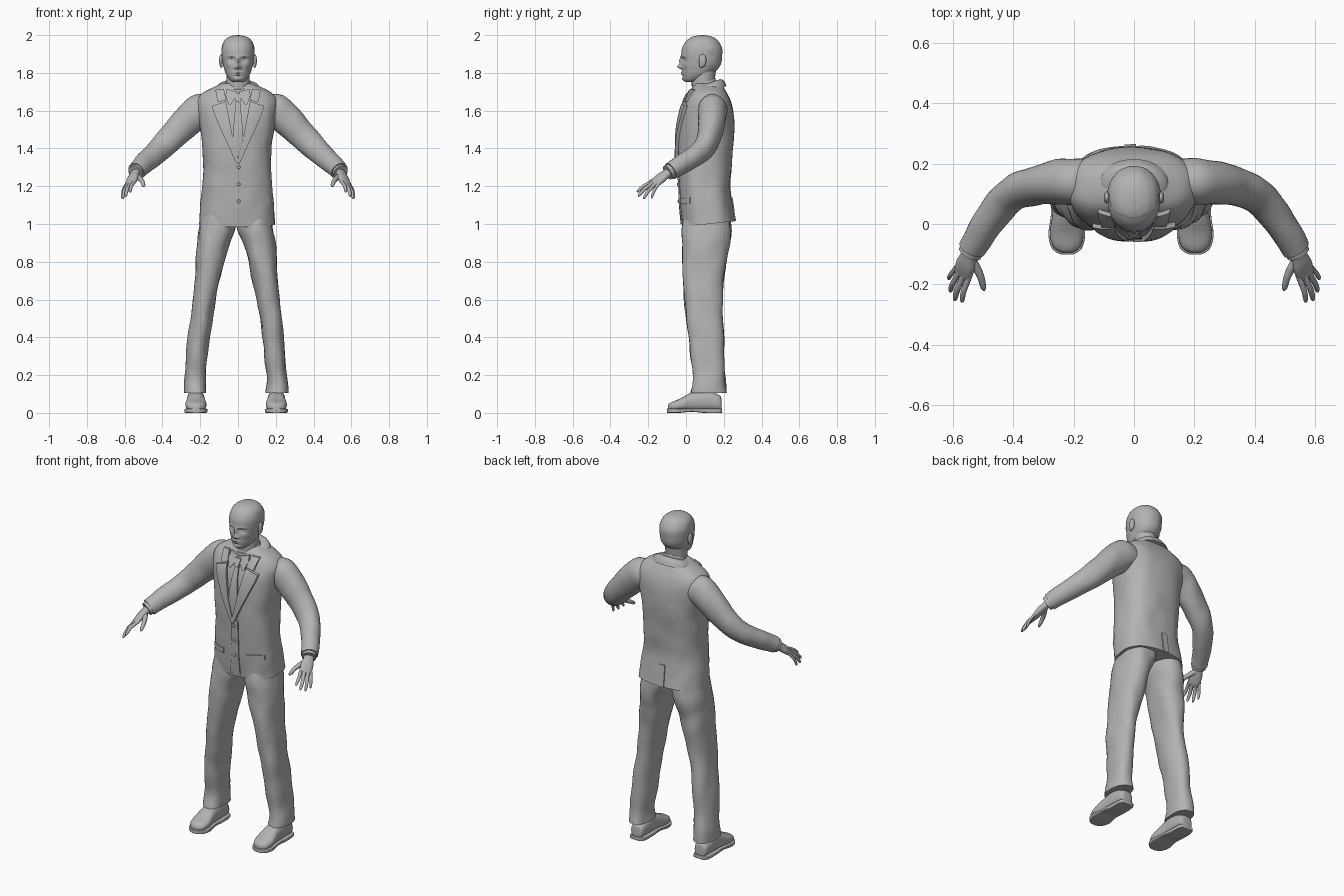
import bpy, bmesh, math
from mathutils import Vector, noise
from mathutils.bvhtree import BVHTree

if "Cube" in bpy.data.objects:
    bpy.data.objects.remove(bpy.data.objects["Cube"])

clay = bpy.data.materials.new("plain_grey")
clay.diffuse_color = (0.45, 0.45, 0.45, 1)
clay.use_nodes = True
clay.node_tree.nodes["Principled BSDF"].inputs["Base Color"].default_value = clay.diffuse_color


def finish(name, bm, angle=35):
    bmesh.ops.recalc_face_normals(bm, faces=bm.faces)
    me = bpy.data.meshes.new(name)
    bm.to_mesh(me)
    bm.free()
    ob = bpy.data.objects.new(name, me)
    bpy.context.collection.objects.link(ob)
    me.materials.append(clay)
    bpy.ops.object.select_all(action='DESELECT')
    ob.select_set(True)
    bpy.context.view_layer.objects.active = ob
    bpy.ops.object.shade_smooth_by_angle(angle=math.radians(angle))
    return ob


def catmull(a, b, c, d, t):
    return 0.5 * (2 * b + (c - a) * t + (2 * a - 5 * b + 4 * c - d) * t * t + (3 * b - a - 3 * c + d) * t ** 3)


def loft(name, rings, n=24, steps=4, power=2.0, deform=None, angle=35):
    """Skin through rings (centre, half-axis U, half-axis V), smoothed between them."""
    fine = []
    for i in range(len(rings) - 1):
        k = [rings[max(0, min(len(rings) - 1, i + j))] for j in (-1, 0, 1, 2)]
        for s in range(steps):
            fine.append([catmull(*[r[q] for r in k], s / steps) for q in range(3)])
    fine.append(rings[-1])
    bm, loops = bmesh.new(), []
    for c, u, v in fine:
        loop = []
        for j in range(n):
            a = 2 * math.pi * j / n
            x, y = math.cos(a), math.sin(a)
            x = math.copysign(abs(x) ** (2 / power), x)
            y = math.copysign(abs(y) ** (2 / power), y)
            p = c + u * x + v * y
            loop.append(bm.verts.new(deform(p, c) if deform else p))
        loops.append(loop)
    for a, b in zip(loops, loops[1:]):
        for j in range(n):
            bm.faces.new((a[j], a[(j + 1) % n], b[(j + 1) % n], b[j]))
    bm.faces.new(loops[0])
    bm.faces.new(loops[-1])
    return finish(name, bm, angle)


def level(z, x0, x1, y0, y1, tilt=0.0):
    return (Vector(((x0 + x1) / 2, (y0 + y1) / 2, z)), Vector(((x1 - x0) / 2, 0, 0)),
            Vector((0, (y1 - y0) / 2, tilt)))


def tube(name, pts, radii, side=(0, 1, 0), s=1, **kw):
    """Loft along a path; radii are (along side, across side); s mirrors in x."""
    pts = [Vector((p[0] * s, p[1], p[2])) for p in pts]
    side = Vector((side[0] * s, side[1], side[2]))
    rings = []
    for i, p in enumerate(pts):
        t = (pts[min(i + 1, len(pts) - 1)] - pts[max(i - 1, 0)]).normalized()
        u = (side - t * side.dot(t)).normalized()
        rings.append((p, u * radii[i][0], t.cross(u) * radii[i][1]))
    return loft(name, rings, **kw)


def patch(name, body, left, right, lift, s=1, face=-1, k=4):
    """Cloth strip between two (x, z) lines, laid on the body's front or back."""
    bm, rows = bmesh.new(), []
    for i in range(len(left) - 1):
        for q in range(k + (i == len(left) - 2)):
            t, row = q / k, []
            for m in range(k + 1):
                w = m / k
                x, z = [(left[i][d] * (1 - t) + left[i + 1][d] * t) * (1 - w)
                        + (right[i][d] * (1 - t) + right[i + 1][d] * t) * w for d in (0, 1)]
                hit = body.ray_cast(Vector((x * s, face * 2, z)), Vector((0, -face, 0)))[0]
                y = hit.y if hit else 0.1
                row.append(bm.verts.new((x * s, y + face * lift, z)))
            rows.append(row)
    for a, b in zip(rows, rows[1:]):
        for m in range(k):
            bm.faces.new((a[m], a[m + 1], b[m + 1], b[m]))
    new = bmesh.ops.extrude_face_region(bm, geom=bm.faces[:])['geom']
    bmesh.ops.translate(bm, vec=(0, -face * (lift + 0.01), 0), verts=[g for g in new if isinstance(g, bmesh.types.BMVert)])
    return finish(name, bm)


def ball(name, loc, scale):
    bm = bmesh.new()
    bmesh.ops.create_uvsphere(bm, u_segments=16, v_segments=10, radius=1)
    for v in bm.verts:
        v.co = Vector([v.co[i] * scale[i] + loc[i] for i in range(3)])
    return finish(name, bm, 60)


def wrinkle(amount):
    def f(p, c):
        d = noise.noise(Vector((p.x * 14, p.y * 14, p.z * 9)))
        return p + Vector((p.x - c.x, p.y - c.y, 0)).normalized() * d * amount
    return f


# jacket body: height, half width, front, back
body = [(1.0, .202, -.02, .26), (1.1, .194, -.03, .245), (1.2, .184, -.038, .235), (1.3, .18, -.042, .242),
        (1.4, .182, -.045, .25), (1.5, .195, -.04, .255), (1.6, .212, -.022, .25), (1.655, .212, 0, .237),
        (1.695, .182, .02, .218), (1.725, .125, .035, .2), (1.745, .08, .05, .17)]
jacket = loft("jacket_body", [level(z, -w - .004, w - .004, a, b, .015 if z == 1 else 0) for z, w, a, b in body],
              n=64, steps=5, power=2.5, deform=wrinkle(.005))
tree = BVHTree.FromPolygons([v.co for v in jacket.data.vertices], [list(p.vertices) for p in jacket.data.polygons])

# jacket collar band, shirt collar, neck
loft("jacket_collar", [level(1.70, -.125, .125, .04, .215, .03), level(1.73, -.11, .11, .04, .2, .03),
                       level(1.742, -.088, .088, .045, .18, .025)], n=40)
loft("shirt_collar", [level(1.69, -.08, .08, .02, .17, .03), level(1.725, -.075, .075, .02, .16, .03),
                      level(1.742, -.069, .069, .023, .155, .03)], n=40)
loft("neck", [level(1.66, -.066, .066, .035, .15), level(1.74, -.062, .062, .03, .15), level(1.82, -.062, .062, .03, .16)])

# lapels, shirt collar wings, tie, front overlap
for s, nm in ((1, "left"), (-1, "right")):
    patch(nm + "_collar_leaf", tree, [(.075, 1.715), (.062, 1.655)], [(.12, 1.71), (.108, 1.645)], .014, s)
    patch(nm + "_lapel", tree, [(.064, 1.65), (.055, 1.6), (.032, 1.48), (-.004, 1.33)],
          [(.138, 1.625), (.125, 1.58), (.082, 1.48), (.006, 1.315)], .014 if s < 0 else .017, s)
    patch(nm + "_shirt_wing", tree, [(.006, 1.7), (.016, 1.665), (.04, 1.63)], [(.06, 1.715), (.066, 1.68), (.05, 1.635)], .012, s)
patch("tie_knot", tree, [(-.02, 1.69), (-.012, 1.645)], [(.02, 1.69), (.012, 1.645)], .018)
patch("tie_blade", tree, [(-.011, 1.65), (-.026, 1.5), (-.03, 1.36)], [(.011, 1.65), (.026, 1.5), (.03, 1.36)], .009)
patch("front_overlap", tree, [(-.012, 1.335), (-.016, 1.15), (-.03, 1.0)], [(.03, 1.335), (.03, 1.15), (.03, 1.0)], .006)
for z in (1.3, 1.21, 1.12):
    y = tree.ray_cast(Vector((.004, -2, z)), Vector((0, 1, 0)))[0].y
    ball("jacket_button", (.004, y - .007, z), (.009, .005, .009))
for s, nm in ((1, "left"), (-1, "right")):
    patch(nm + "_pocket_flap", tree, [(.075, 1.137), (.077, 1.105)], [(.165, 1.14), (.167, 1.108)], .006, s)
patch("back_vent_flap", tree, [(-.03, 1.14), (-.032, 1.015)], [(.006, 1.14), (.006, 1.015)], .006, face=1)

# head, with the face shaped by soft bumps: x, z, x spread, z spread, depth
bumps = [(0, 1.833, .012, .011, .026), (0, 1.862, .009, .02, .014), (0, 1.803, .022, .004, .007), (0, 1.792, .018, .004, .007),
         (0, 1.768, .02, .01, .006), (0, 1.782, .02, .004, -.003)]
for e in (-1, 1):
    bumps += [(.033 * e, 1.869, .017, .011, -.015), (.034 * e, 1.867, .012, .005, .008),
              (.034 * e, 1.888, .02, .005, .006), (.015 * e, 1.828, .006, .006, .008), (.05 * e, 1.84, .018, .016, .004)]


def face(p, c):
    p = p.copy()
    if p.y < .07:
        fade = min(1, (.07 - p.y) / .04)
        for x, z, sx, sz, d in bumps:
            p.y -= fade * d * math.exp(-((p.x - x) / sx) ** 2 - ((p.z - z) / sz) ** 2)
    # close cropped hair stands slightly proud of the skin
    if p.z > 1.985 - .35 * max(0, abs(p.x) - .03) - .3 * max(0, p.y - .03) or (p.y > .105 and p.z > 1.815):
        p = c + (p - c) * (1.03 + .012 * noise.noise(Vector((p.x * 90, p.y * 20, p.z * 20))))
    return p


skull = [(1.752, .026, -.004, .05), (1.765, .044, -.014, .09), (1.79, .062, -.019, .135), (1.82, .073, -.021, .165),
         (1.85, .081, -.022, .182), (1.89, .086, -.025, .188), (1.93, .086, -.021, .188), (1.963, .075, -.004, .172),
         (1.985, .055, .022, .15), (1.996, .03, .05, .122), (2.0, .004, .082, .09)]
loft("head", [level(z, -w, w, a, b) for z, w, a, b in skull], n=96, steps=8, power=2.15, deform=face, angle=50)

arm = [(.15, .14, 1.6), (.2, .14, 1.6), (.27, .137, 1.543), (.335, .125, 1.475), (.40, .1, 1.41),
       (.45, .05, 1.362), (.5, -.02, 1.318), (.537, -.082, 1.28)]
arm_r = [(.075, .085), (.078, .09), (.072, .083), (.064, .074), (.058, .067), (.054, .06), (.05, .054), (.046, .048)]
# fingers: knuckle, tip, thickness
fingers = {"index": ((.548, -.18, 1.222), (.57, -.26, 1.168), .0095), "middle": ((.567, -.178, 1.213), (.594, -.254, 1.145), .01),
           "ring": ((.582, -.166, 1.207), (.609, -.225, 1.132), .0095), "little": ((.591, -.148, 1.206), (.614, -.183, 1.134), .008)}
# trouser leg: height, inner, outer, front, back
leg = [(1.07, .0, .18, .0, .225), (.98, .008, .195, -.018, .238), (.9, .035, .205, -.02, .23), (.8, .062, .212, -.02, .213),
       (.6, .108, .231, -.008, .192), (.4, .14, .254, .012, .198), (.2, .16, .27, .038, .206), (.105, .158, .276, .026, .215)]
# shoe: along y, half width, top
shoe = [(.188, .025, .07), (.175, .04, .095), (.1, .046, .12), (.03, .048, .108), (-.03, .056, .076),
        (-.07, .048, .06), (-.088, .032, .05), (-.096, .014, .04)]

for s, nm in ((1, "left"), (-1, "right")):
    ball(nm + "_ear", (.09 * s, .088, 1.865), (.01, .02, .034))
    ball(nm + "_ear_lobe", (.089 * s, .08, 1.84), (.007, .01, .013))
    # sleeve, cuffs
    tube(nm + "_sleeve", arm, arm_r, s=s, n=32, deform=wrinkle(.005))
    tube(nm + "_shirt_cuff", [(.53, -.07, 1.287), (.544, -.097, 1.272)], [(.04, .04)] * 2, s=s, steps=1)
    # hand
    across = (.05, .042, -.018)
    tube(nm + "_palm", [(.535, -.075, 1.284), (.548, -.108, 1.262), (.558, -.135, 1.242), (.568, -.165, 1.217), (.572, -.18, 1.206)],
         [(.028, .022), (.029, .02), (.035, .019), (.033, .014), (.026, .008)], across, s, n=20, power=2.4)
    for f, (a, b, r) in fingers.items():
        a, b = Vector(a), Vector(b)
        pts = [a.lerp(b, t) + Vector((.006, -.003, .006)) * math.sin(math.pi * max(0, t)) for t in (-.15, .2, .5, .8, .95, 1)]
        tube(f"{nm}_{f}_finger", pts, [(r * q, r * q) for q in (1.1, 1.05, 1, .88, .6, .15)], across, s, n=12, steps=3)
    tube(nm + "_thumb", [(.542, -.115, 1.258), (.52, -.15, 1.24), (.507, -.18, 1.225), (.5, -.21, 1.206), (.497, -.222, 1.198)],
         [(.016, .016), (.014, .014), (.012, .012), (.01, .009), (.002, .002)], across, s, n=12)
    # trouser leg
    loft(nm + "_trouser_leg", [level(z, s * a - .01, s * b - .01, f, k) for z, a, b, f, k in leg],
         n=32, steps=5, power=2.3, deform=wrinkle(.009), angle=22)
    # shoe upper and sole
    cx = .213 * s - .01
    loft(nm + "_shoe", [(Vector((cx, y, (h + .01) / 2)), Vector((w, 0, 0)), Vector((0, 0, (h - .01) / 2)))
                        for y, w, h in shoe], n=28, power=2.4)
    loft(nm + "_shoe_sole", [(Vector((cx, y * 1.03 - .002, .0115 + (.003 if .0 < y < .08 else 0))), Vector((w + .005, 0, 0)),
                              Vector((0, 0, .0115 - (.003 if .0 < y < .08 else 0)))) for y, w, h in shoe], n=28, power=7)
    loft(nm + "_shoe_heel", [level(0, cx - .047, cx + .047, .085, .19), level(.02, cx - .047, cx + .047, .085, .19)],
         n=28, steps=1, power=3)
